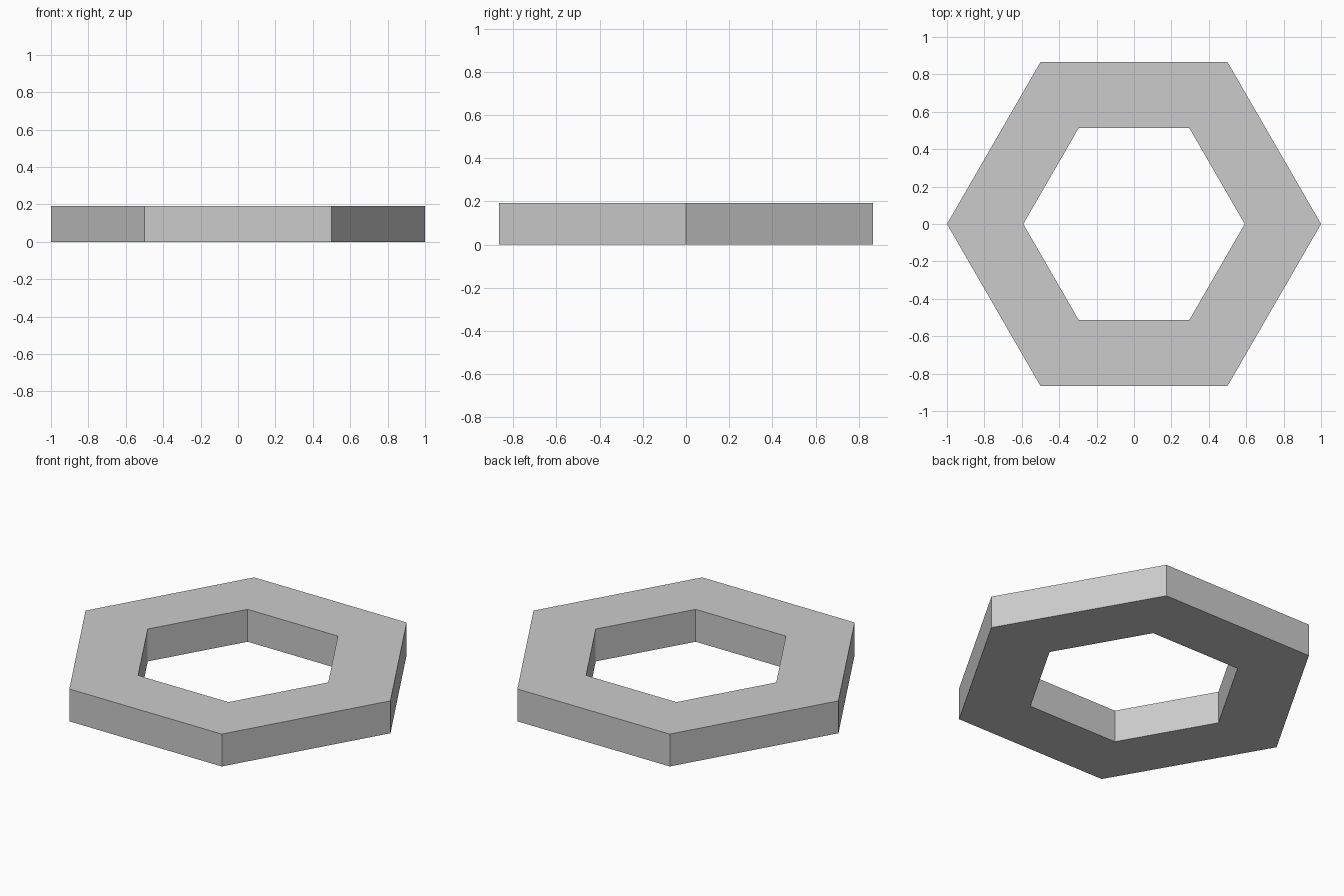
import bpy, bmesh
from math import cos, sin, tau

if "Cube" in bpy.data.objects:
    bpy.data.objects.remove(bpy.data.objects["Cube"])

SIDES, OUTER, INNER, HEIGHT = 6, 1.0, 0.592, 0.192

bm = bmesh.new()


def hexagon(radius, z):
    return [bm.verts.new((radius * cos(tau * i / SIDES), radius * sin(tau * i / SIDES), z))
            for i in range(SIDES)]


# Hexagonal loops in order around the ring's rectangular cross-section
loops = [hexagon(r, z) for r, z in
         ((OUTER, 0), (OUTER, HEIGHT), (INNER, HEIGHT), (INNER, 0))]

# Bridge each loop to the next: outer wall, top, inner wall, underside
for a, b in zip(loops, loops[1:] + loops[:1]):
    for i in range(SIDES):
        j = (i + 1) % SIDES
        bm.faces.new((a[i], a[j], b[j], b[i]))
bmesh.ops.recalc_face_normals(bm, faces=bm.faces)

mesh = bpy.data.meshes.new("hexagonal_ring")
bm.to_mesh(mesh)
bm.free()
bpy.context.collection.objects.link(bpy.data.objects.new("hexagonal_ring", mesh))
